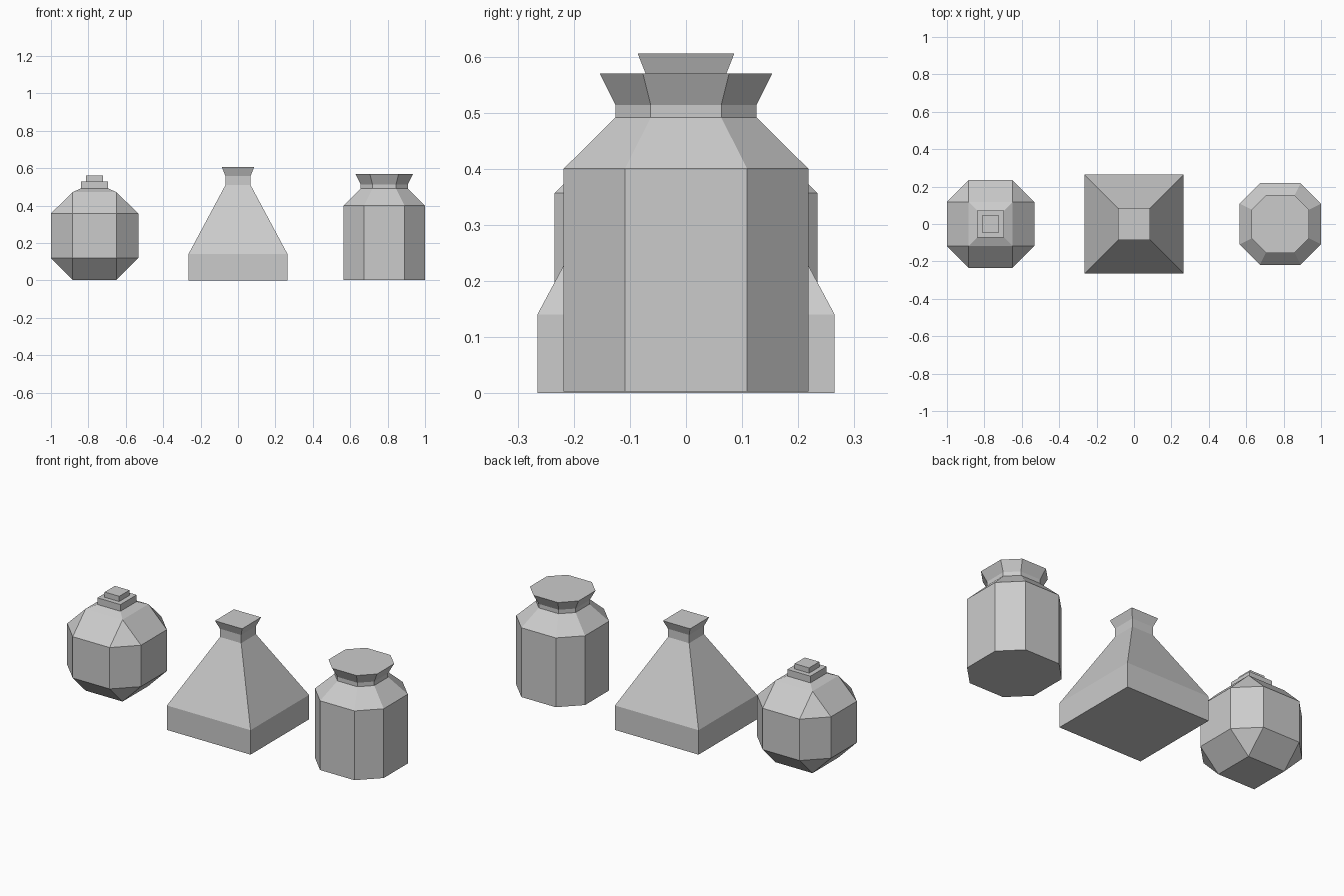
import bpy
import bmesh

cube = bpy.data.objects.get("Cube")
if cube:
    bpy.data.objects.remove(cube, do_unlink=True)

# One plain grey for everything
grey = bpy.data.materials.new("plain grey")
grey.use_nodes = True
colour = (0.6, 0.6, 0.6, 1)
grey.diffuse_color = colour
grey.node_tree.nodes["Principled BSDF"].inputs["Base Color"].default_value = colour


def ring(bm, half, flat, z):
    """Square of the given half width, its corners cut down to the flat half length."""
    corners = []
    for sx, sy in ((1, 1), (-1, 1), (-1, -1), (1, -1)):
        pair = [(sx * half, sy * flat, z), (sx * flat, sy * half, z)]
        corners += pair if sx * sy > 0 else pair[::-1]
    return [bm.verts.new(c) for c in corners]


def bottle(name, x, profile):
    """Stack rings of (half width, flat half length, height) into a closed solid."""
    bm = bmesh.new()
    rings = [ring(bm, *level) for level in profile]
    for low, high in zip(rings, rings[1:]):
        for i in range(len(low)):
            j = (i + 1) % len(low)
            bm.faces.new((low[i], low[j], high[j], high[i]))
    bm.faces.new(rings[0][::-1])
    bm.faces.new(rings[-1])
    # Full square rings collapse their cut corners here
    bmesh.ops.remove_doubles(bm, verts=bm.verts[:], dist=0.0005)
    bmesh.ops.recalc_face_normals(bm, faces=bm.faces[:])
    mesh = bpy.data.meshes.new(name)
    bm.to_mesh(mesh)
    bm.free()
    mesh.materials.append(grey)
    obj = bpy.data.objects.new(name, mesh)
    obj.location.x = x
    bpy.context.collection.objects.link(obj)
    return obj


def square(half, z):
    return (half, half, z)


def octagon(half, z):
    return (half, half / 2, z)


# Round flask with a stepped stopper
bottle("round_flask", -0.767, [
    square(0.117, 0.003), octagon(0.234, 0.12), octagon(0.234, 0.357),
    square(0.117, 0.472), square(0.072, 0.492)])
bottle("round_flask_collar", -0.767, [square(0.073, 0.488), square(0.073, 0.53)])
bottle("round_flask_stopper", -0.767, [square(0.046, 0.528), square(0.046, 0.56)])

# Pyramid flask with a flared lip
bottle("pyramid_flask", 0, [
    square(0.265, 0), square(0.265, 0.14), square(0.067, 0.51),
    square(0.067, 0.557), square(0.086, 0.605)])

# Eight-sided jar with a flared lip
bottle("jar", 0.782, [
    octagon(0.218, 0.003), octagon(0.218, 0.4), octagon(0.126, 0.491),
    octagon(0.126, 0.514), octagon(0.154, 0.57)])
